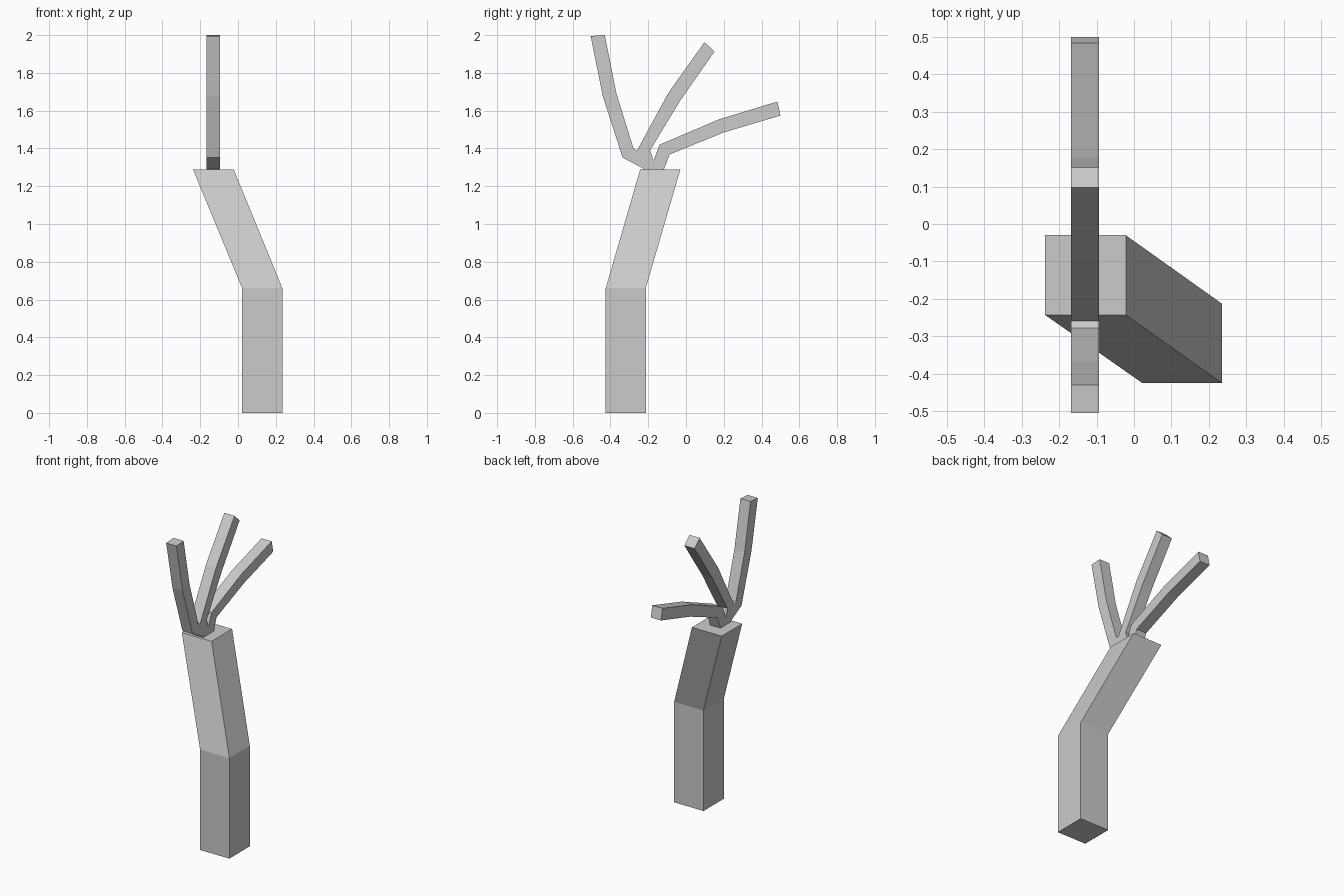
import bpy

if "Cube" in bpy.data.objects:
    bpy.data.objects.remove(bpy.data.objects["Cube"])

grey = bpy.data.materials.new("plain grey")
grey.diffuse_color = (0.6, 0.6, 0.6, 1)
grey.use_nodes = True
grey.node_tree.nodes["Principled BSDF"].inputs["Base Color"].default_value = grey.diffuse_color


def tube(name, rings):
    """Four-sided tube lofted through a list of four-corner rings."""
    verts = [p for ring in rings for p in ring]
    faces = [(3, 2, 1, 0)]
    for r in range(len(rings) - 1):
        a = 4 * r
        for i in range(4):
            j = (i + 1) % 4
            faces.append((a + i, a + j, a + 4 + j, a + 4 + i))
    n = len(verts)
    faces.append((n - 4, n - 3, n - 2, n - 1))
    mesh = bpy.data.meshes.new(name)
    mesh.from_pydata(verts, [], faces)
    mesh.materials.append(grey)
    obj = bpy.data.objects.new(name, mesh)
    bpy.context.collection.objects.link(obj)


def square(x0, x1, y0, y1, z):
    return [(x0, y0, z), (x1, y0, z), (x1, y1, z), (x0, y1, z)]


# Bent trunk: upright lower half, leaning upper half
tube("trunk", [square(0.022, 0.235, -0.425, -0.213, 0),
               square(0.022, 0.235, -0.425, -0.213, 0.66),
               square(-0.238, -0.022, -0.243, -0.03, 1.288)])


# Branches fan out in one plane; each pair gives the front and back edge (y, z)
def branch(name, pairs, x0=-0.168, x1=-0.094):
    tube(name, [[(x0, *f), (x1, *f), (x1, *b), (x0, *b)] for f, b in pairs])


branch("front_branch", [((-0.22, 1.29), (-0.185, 1.345)),
                        ((-0.336, 1.352), (-0.278, 1.40)),
                        ((-0.44, 1.675), (-0.368, 1.69)),
                        ((-0.505, 1.995), (-0.43, 2.0))])
branch("middle_branch", [((-0.225, 1.286), (-0.155, 1.286)),
                         ((-0.26, 1.388), (-0.19, 1.39)),
                         ((-0.093, 1.695), (-0.034, 1.648)),
                         ((0.098, 1.963), (0.151, 1.913))])
branch("back_branch", [((-0.19, 1.286), (-0.118, 1.286)),
                       ((-0.14, 1.42), (-0.087, 1.368)),
                       ((0.177, 1.555), (0.198, 1.484)),
                       ((0.484, 1.648), (0.50, 1.574))])
